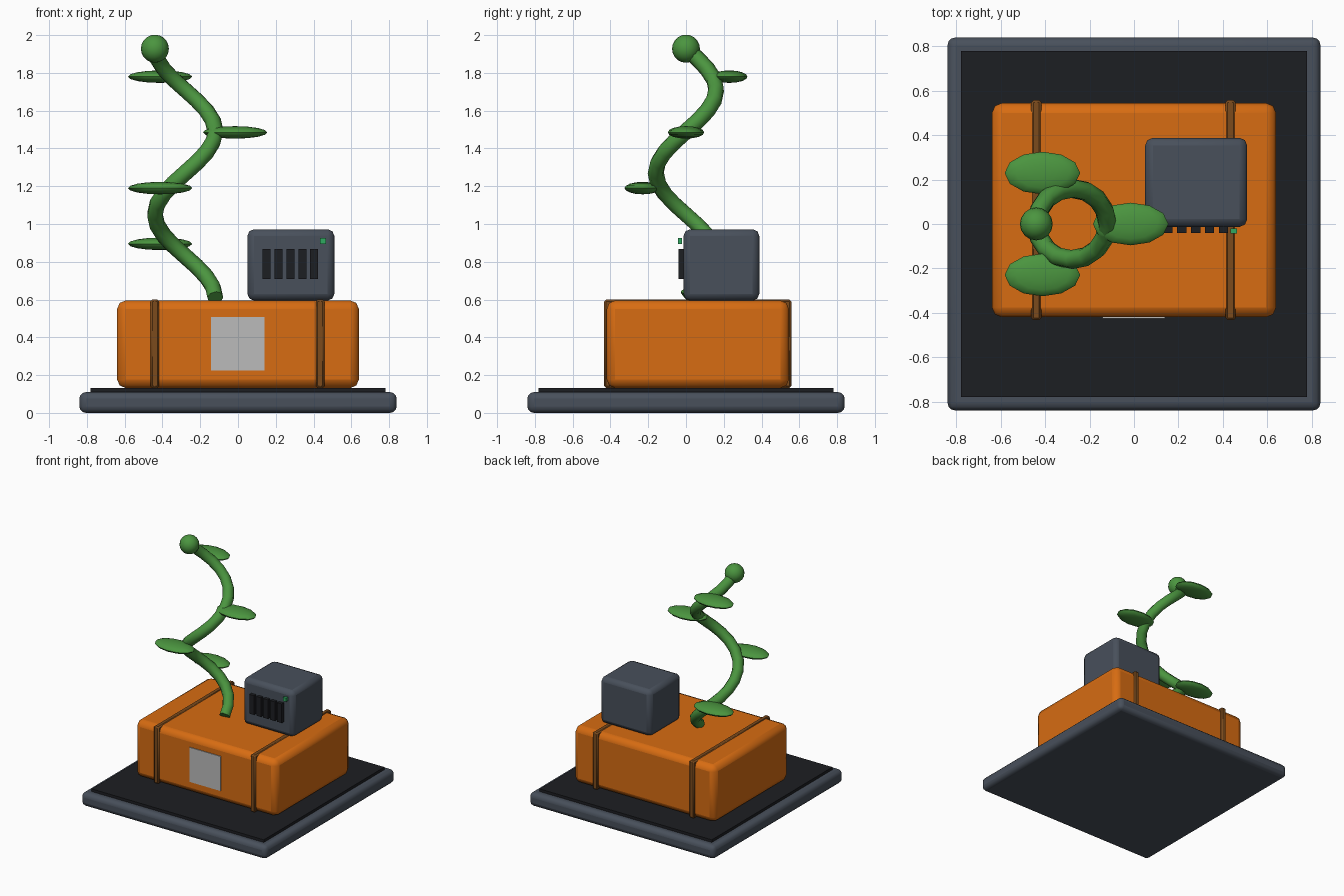
import bpy
from math import sin, cos, pi, radians

if "Cube" in bpy.data.objects:
    bpy.data.objects.remove(bpy.data.objects["Cube"])


def material(name, rgb):
    m = bpy.data.materials.new(name)
    m.diffuse_color = (*rgb, 1)
    m.use_nodes = True
    m.node_tree.nodes["Principled BSDF"].inputs["Base Color"].default_value = m.diffuse_color
    return m


slate = material("slate", (0.065, 0.08, 0.105))
black = material("black", (0.012, 0.013, 0.016))
orange = material("orange", (0.68, 0.15, 0.006))
brown = material("brown", (0.2, 0.07, 0.012))
green = material("leaf_green", (0.07, 0.3, 0.05))
led_green = material("indicator_green", (0.03, 0.4, 0.12))
label_grey = material("label_grey", (0.5, 0.5, 0.5))


def smooth(ob):
    bpy.ops.object.select_all(action='DESELECT')
    ob.select_set(True)
    bpy.context.view_layer.objects.active = ob
    bpy.ops.object.shade_smooth_by_angle(angle=radians(50))


def box(name, x, y, z, mat, bevel=0, segments=2):
    """Box given by (min, max) on every axis, with optional rounded edges."""
    bpy.ops.mesh.primitive_cube_add(size=1, location=[(a + b) / 2 for a, b in (x, y, z)])
    ob = bpy.context.object
    ob.name = name
    ob.scale = [b - a for a, b in (x, y, z)]
    bpy.ops.object.transform_apply(location=False, rotation=False, scale=True)
    ob.data.materials.append(mat)
    if bevel:
        m = ob.modifiers.new("rounded_edges", 'BEVEL')
        m.width = bevel
        m.segments = segments
        smooth(ob)
    return ob


def ellipsoid(name, loc, radii, segments, rings):
    bpy.ops.mesh.primitive_uv_sphere_add(segments=segments, ring_count=rings, radius=1, location=loc)
    ob = bpy.context.object
    ob.name = name
    ob.scale = radii
    bpy.ops.object.transform_apply(location=False, rotation=False, scale=True)
    ob.data.materials.append(green)
    smooth(ob)


# Base tray and mat
box("base_tray", (-0.84, 0.84), (-0.84, 0.84), (0, 0.11), slate, 0.035, 3)
box("base_mat", (-0.78, 0.78), (-0.78, 0.78), (0.1, 0.132), black)

# Case with two straps and a front label
box("case", (-0.64, 0.64), (-0.42, 0.545), (0.132, 0.595), orange, 0.045)
for side, x in (("left", -0.44), ("right", 0.435)):
    box(side + "_strap", (x - 0.023, x + 0.023), (-0.433, 0.558), (0.132, 0.6), brown, 0.01, 1)
box("front_label", (-0.143, 0.14), (-0.426, -0.41), (0.225, 0.508), label_grey)

# Control unit with vents and an indicator
box("control_unit", (0.05, 0.51), (-0.013, 0.388), (0.595, 0.972), slate, 0.035)
for i in range(5):
    x = 0.152 + i * 0.0628
    box(f"vent_{i + 1}", (x - 0.021, x + 0.021), (-0.04, 0.0), (0.71, 0.867), black)
box("indicator", (0.435, 0.465), (-0.042, -0.02), (0.895, 0.926), led_green)

# Spiral stem: one and a half turns of a helix
AXIS_X, RADIUS, Z0, Z1, STEPS = -0.28, 0.16, 0.61, 1.93, 24
curve = bpy.data.curves.new("stem", 'CURVE')
curve.dimensions = '3D'
curve.bevel_depth = 0.043
curve.bevel_resolution = 2
curve.use_fill_caps = True
spline = curve.splines.new('POLY')
spline.points.add(STEPS)
for i, p in enumerate(spline.points):
    t = i / STEPS
    a = 3 * pi * t
    p.co = (AXIS_X + RADIUS * cos(a), RADIUS * sin(a), Z0 + (Z1 - Z0) * t, 1)
    # smooth shading along the stem
spline.use_smooth = True
curve.materials.append(green)
stem = bpy.data.objects.new("stem", curve)
bpy.context.collection.objects.link(stem)

# Bud on the tip and four leaves, a third of a turn apart
ellipsoid("tip_bud", (-0.44, 0, 1.928), (0.074,) * 3, 16, 10)
for i, z in enumerate((0.895, 1.19, 1.485, 1.78)):
    a = 2 * pi / 3 * (i + 1)
    loc = (AXIS_X + 0.265 * cos(a), 0.265 * sin(a), z)
    ellipsoid(f"leaf_{i + 1}", loc, (0.17, 0.096, 0.033), 12, 8)
